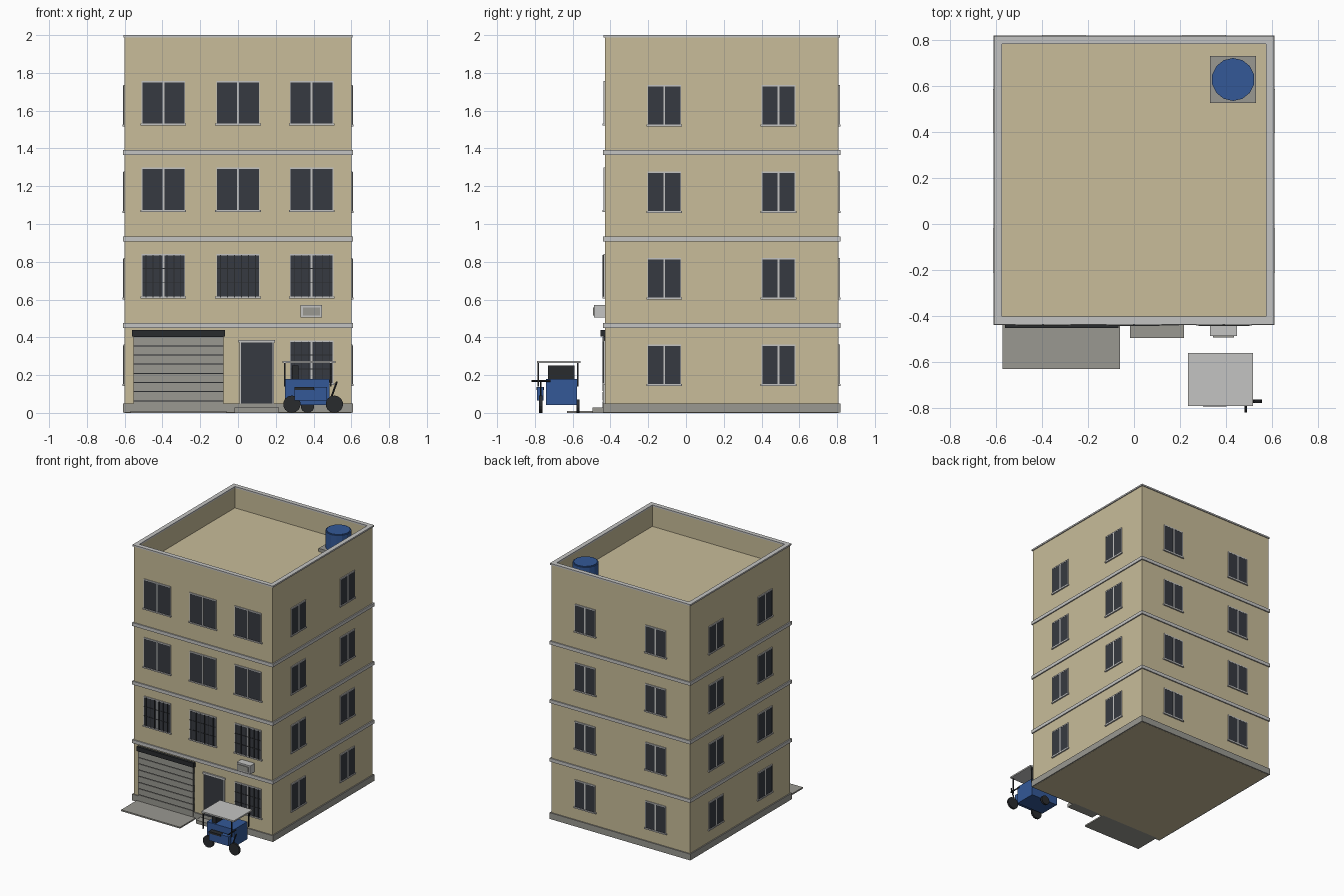
import bpy, bmesh, math
from mathutils import Matrix, Vector

if "Cube" in bpy.data.objects:
    bpy.data.objects.remove(bpy.data.objects["Cube"])


def material(name, r, g, b):
    m = bpy.data.materials.new(name)
    m.use_nodes = True
    m.diffuse_color = (r, g, b, 1)
    m.node_tree.nodes["Principled BSDF"].inputs["Base Color"].default_value = (r, g, b, 1)
    return m


CREAM = material("cream_plaster", .58, .505, .32)
TRIM = material("pale_trim", .55, .55, .54)
CONCRETE = material("grey_concrete", .32, .315, .285)
GLASS = material("dark_glass", .037, .042, .052)
BLUE = material("blue_paint", .033, .098, .31)
BLACK = material("black_iron", .022, .024, .027)

X0, X1, Y0, Y1 = -.6, .6, -.43, .808


def finish(name, bm, mat):
    bmesh.ops.recalc_face_normals(bm, faces=bm.faces)
    mesh = bpy.data.meshes.new(name)
    bm.to_mesh(mesh)
    bm.free()
    mesh.materials.append(mat)
    ob = bpy.data.objects.new(name, mesh)
    bpy.context.collection.objects.link(ob)
    return ob


def boxes(name, mat, *limits):
    """One object from boxes, each given as x, y and z ranges."""
    bm = bmesh.new()
    for lim in limits:
        size = [abs(b - a) for a, b in lim]
        mid = [(a + b) / 2 for a, b in lim]
        bmesh.ops.create_cube(bm, size=1, matrix=Matrix.Translation(mid) @ Matrix.Diagonal((*size, 1)))
    return finish(name, bm, mat)


def rod(name, mat, a, b, radius, sides=12):
    a, b = Vector(a), Vector(b)
    turn = (b - a).to_track_quat("Z", "Y").to_matrix().to_4x4()
    bm = bmesh.new()
    bmesh.ops.create_cone(bm, cap_ends=True, segments=sides, radius1=radius, radius2=radius,
                          depth=(b - a).length, matrix=Matrix.Translation((a + b) / 2) @ turn)
    return finish(name, bm, mat)


def ring(name, mat, out, wide, z):
    """Rectangular ring around the walls, reaching out by one amount and inwards by another."""
    xa, xb, ya, yb = X0 - out, X1 + out, Y0 - out, Y1 + out
    return boxes(name, mat,
                 ((xa, xb), (ya, ya + wide), z), ((xa, xb), (yb - wide, yb), z),
                 ((xa, xa + wide), (ya + wide, yb - wide), z),
                 ((xb - wide, xb), (ya + wide, yb - wide), z))


# Building shell: walls up to the roof deck, parapet, coping, bands and plinth
boxes("walls", CREAM, ((X0, X1), (Y0, Y1), (0, 1.83)))
ring("parapet", CREAM, 0, .024, (1.83, 1.99))
ring("coping", TRIM, .007, .035, (1.988, 2))
ring("plinth", CONCRETE, .009, .03, (.001, .05))
for i in range(3):
    z = .45 + .458 * i
    ring(f"floor_band_{i + 1}", TRIM, .009, .03, (z, z + .026))

# Windows: u runs along the wall, d outwards from it
WALLS = {
    "front": lambda u, d, z: (u, [Y0 - k for k in d], z),
    "back": lambda u, d, z: (u, [Y1 + k for k in d], z),
    "right": lambda u, d, z: ([X0 - k for k in d], u, z),
    "left": lambda u, d, z: ([X1 + k for k in d], u, z),
}


def window(side, tag, u, z, w, h, mullion=True, grille=False):
    place = WALLS[side]
    name = f"{side}_window_{tag}"
    a, b, top = u - w / 2, u + w / 2, z + h
    boxes(name + "_glass", GLASS, place((a, b), (-.01, .006), (z, top)))
    frame = [place((a - .004, b + .004), (0, .007), (top - .003, top + .005)),
             place((a - .004, a), (0, .007), (z, top)), place((b, b + .004), (0, .007), (z, top)),
             place((a - .01, b + .01), (0, .011), (z - .01, z))]
    if mullion:
        frame.append(place((u - .005, u + .005), (0, .008), (z, top)))
    boxes(name + "_frame", TRIM, *frame)
    if grille:
        bars = [place((a, b), (.009, .012), (z + h * k / 3, z + h * k / 3 + .003)) for k in (1, 2)]
        for k in range(6):
            c = a + w * (k + .5) / 6
            bars.append(place((c - .002, c + .002), (.008, .012), (z - .004, top)))
        boxes(name + "_grille", BLACK, *bars)


for level in range(4):
    base = .153 + .458 * level
    for n, u in enumerate((-.395, 0, .39)):
        if level or n == 2:
            window("front", f"{level}_{n}", u, base + .004, .222, .222,
                   mullion=not (level == 1 and n == 1), grille=level < 2)
    for side, places in (("back", (-.305, .305)), ("left", (-.115, .49)), ("right", (-.115, .49))):
        for n, u in enumerate(places):
            window(side, f"{level}_{n}", u, base, .17, .205)

# Roller shutter with its housing and ramp
boxes("shutter_gaps", BLACK, ((-.553, -.077), (-.438, -.42), (.012, .406)))
boxes("shutter_slats", CONCRETE, *[((-.553, -.077), (-.443, -.43), (.018 + .0485 * k, .061 + .0485 * k))
                                   for k in range(8)])
boxes("shutter_housing", BLACK, ((-.56, -.068), (-.452, -.42), (.405, .44)))
boxes("ramp", CONCRETE, ((-.57, -.06), (-.63, -.42), (0, .011)))

# Entrance door and step
boxes("door", GLASS, ((.015, .183), (-.438, -.42), (.05, .373)))
boxes("door_frame", TRIM, ((.008, .015), (-.439, -.43), (.05, .38)),
      ((.183, .19), (-.439, -.43), (.05, .38)), ((.003, .195), (-.441, -.43), (.373, .387)))
boxes("door_step", CONCRETE, ((-.018, .217), (-.495, -.42), (0, .028)))

# Air conditioner
boxes("air_conditioner", TRIM, ((.33, .446), (-.486, -.43), (.504, .57)))
boxes("air_conditioner_grille", CONCRETE, ((.343, .433), (-.492, -.48), (.516, .558)))

# Water tank on its pad
boxes("tank_pad", CONCRETE, ((.33, .53), (.525, .728), (1.83, 1.855)))
rod("water_tank", BLUE, (.43, .627, 1.855), (.43, .627, 1.985), .093, 14)
rod("tank_lid", BLUE, (.43, .627, 1.985), (.43, .627, 1.99), .085, 14)

# Three-wheeled cart: motorcycle with a covered side box
for tag, x, y, r in (("rear", .285, -.769, .046), ("front", .51, -.769, .046), ("side", .368, -.572, .036)):
    rod(tag + "_wheel", BLACK, (x, y - .008, r), (x, y + .008, r), r, 14)
boxes("side_box", BLUE, ((.25, .485), (-.742, -.577), (.043, .18)))
boxes("side_box_seat", BLACK, ((.285, .32), (-.73, -.59), (.18, .252)))
boxes("cycle_body", BLUE, ((.3, .47), (-.789, -.755), (.065, .122)),
      ((.405, .47), (-.789, -.755), (.122, .138)))
boxes("cycle_seat", BLACK, ((.3, .402), (-.792, -.752), (.122, .137)))
rod("fork", BLACK, (.493, -.769, .08), (.524, -.769, .166), .005, 8)
rod("handlebar", BLACK, (.485, -.818, .169), (.485, -.718, .169), .005, 8)
boxes("canopy", TRIM, ((.235, .516), (-.789, -.559), (.264, .275)))
boxes("canopy_posts", BLACK, *[((x - .004, x + .004), (y - .004, y + .004), (.14, .265))
                               for x in (.247, .492) for y in (-.782, -.572)])
